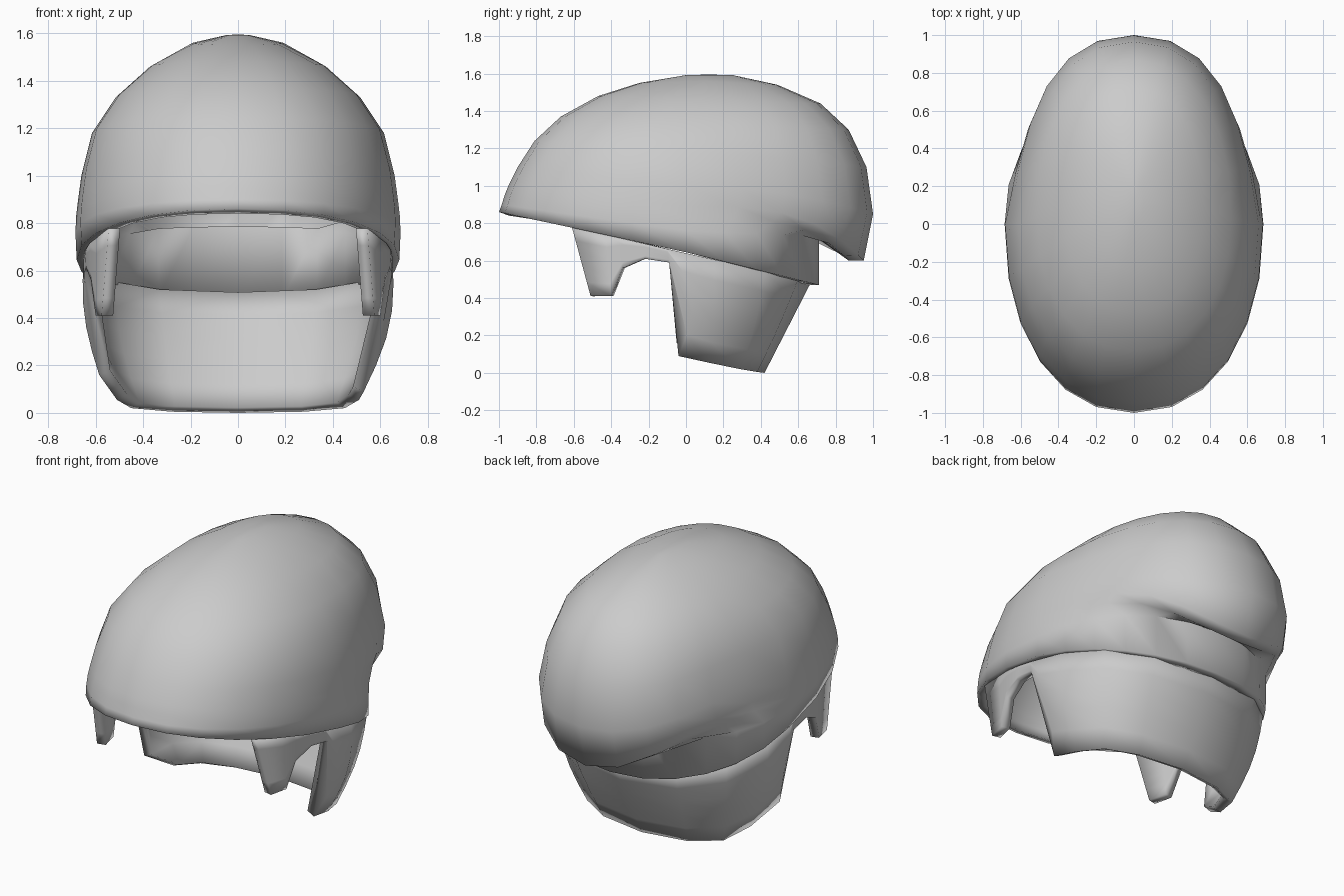
import bpy
import math

old = bpy.data.objects.get("Cube")
if old:
    bpy.data.objects.remove(old, do_unlink=True)

GREY = (0.6, 0.6, 0.6, 1.0)
mat = bpy.data.materials.new("plain grey")
mat.use_nodes = True
mat.diffuse_color = GREY
mat.node_tree.nodes["Principled BSDF"].inputs["Base Color"].default_value = GREY


def make_shell(name, verts, faces, thickness):
    """Smooth hollow shell, thickened inwards."""
    mesh = bpy.data.meshes.new(name)
    mesh.from_pydata(verts, [], faces)
    mesh.materials.append(mat)
    obj = bpy.data.objects.new(name, mesh)
    bpy.context.collection.objects.link(obj)
    bpy.ops.object.select_all(action="DESELECT")
    obj.select_set(True)
    bpy.context.view_layer.objects.active = obj
    bpy.ops.object.mode_set(mode="EDIT")
    bpy.ops.mesh.select_all(action="SELECT")
    bpy.ops.mesh.normals_make_consistent(inside=False)
    bpy.ops.object.mode_set(mode="OBJECT")
    solid = obj.modifiers.new("wall", "SOLIDIFY")
    solid.thickness = thickness
    solid.offset = -1
    bpy.ops.object.modifier_apply(modifier="wall")
    bpy.ops.object.shade_smooth_by_angle(angle=math.radians(100))


def power(v, e):
    return math.copysign(abs(v) ** e, v)


# Cap: tilted rings from the rim up, with a bulge overhanging the back
# front y, front z, middle z, back y, back z, half width, centre y, back bend
RINGS = [
    (-1.0, .86, .645, .71, .47, .68, 0, 1),
    (-.985, .90, .76, .71, .73, .685, 0, 1),
    (-.97, .95, .83, .87, .60, .682, 0, 4),
    (-.95, 1.0, .89, .95, .60, .675, 0, 3.5),
    (-.90, 1.1, 1.0, 1.0, .85, .66, 0, 2),
    (-.81, 1.24, 1.18, .965, 1.1, .615, 0, 1.5),
    (-.67, 1.37, 1.33, .87, 1.3, .515, .04, 1),
    (-.47, 1.48, 1.46, .72, 1.44, .37, .08, 1),
    (-.25, 1.55, 1.56, .49, 1.54, .19, .1, 1),
    (0, 1.592, 1.592, .25, 1.592, .05, .12, 1),
]
SEGS = 24
verts, faces = [], []
for fy, fz, mz, by, bz, w, cy, bend in RINGS:
    for i in range(SEGS):
        a = 2 * math.pi * i / SEGS
        e = 2 / 2.2
        x, t = w * power(math.sin(a), e), power(math.cos(a), e)
        if t > 0:
            # the rear bulge is pinched in a little behind the temples
            pinch = 1 - .055 * math.sin(math.pi * t) if bend > 1 else 1
            verts.append((x * pinch, cy + (by - cy) * t, mz + (bz - mz) * t ** bend))
        else:
            verts.append((x, cy + (cy - fy) * t, mz + (mz - fz) * t))
for r in range(len(RINGS) - 1):
    for i in range(SEGS):
        j = (i + 1) % SEGS
        faces.append((r * SEGS + i, r * SEGS + j, (r + 1) * SEGS + j, (r + 1) * SEGS + i))
verts.append((0, .12, 1.595))
last = (len(RINGS) - 1) * SEGS
faces += [(last + i, last + (i + 1) % SEGS, len(verts) - 1) for i in range(SEGS)]
make_shell("cap", verts, faces, .06)

# Lower band: sideburn, ear opening and neck guard in one strip
# top x, top y, bottom x, bottom y, bottom z, outward bulge
COLUMNS = [
    (.545, -.61, .575, -.51, .41, 0),
    (.595, -.43, .60, -.40, .41, 0),
    (.625, -.33, .62, -.34, .56, 0),
    (.645, -.2, .64, -.22, .61, 0),
    (.65, -.1, .65, -.09, .59, 0),
    (.65, -.08, .53, -.04, .09, .05),
    (.645, .15, .51, .12, .055, .05),
    (.56, .42, .45, .29, .02, .03),
    (.35, .6, .28, .38, .005, .01),
    (0, .67, 0, .42, 0, 0),
]
# the right front corner of the neck guard is cut a little higher
right = COLUMNS[:-1]
right[5] = (.65, -.08, .585, -.05, .16, .03)
LEVELS = 6
path = [(1, c) for c in COLUMNS] + [(-1, c) for c in reversed(right)]
verts, faces = [], []
for side, (tx, ty, bx, by, bz, bulge) in path:
    tz = .64 - .228 * ty
    length = math.hypot(tx, ty)
    back = ty / length if ty > 0 else 1.8
    for k in range(LEVELS):
        t = k / (LEVELS - 1)
        out = bulge * math.sin(math.pi * t)
        verts.append((side * (tx + (bx - tx) * t + out * tx / length),
                      ty + (by - ty) * t + out * back,
                      tz + (bz - tz) * t))
for c in range(len(path) - 1):
    for k in range(LEVELS - 1):
        a, b = c * LEVELS + k, (c + 1) * LEVELS + k
        faces.append((a, b, b + 1, a + 1))
make_shell("side_and_neck_band", verts, faces, .05)
